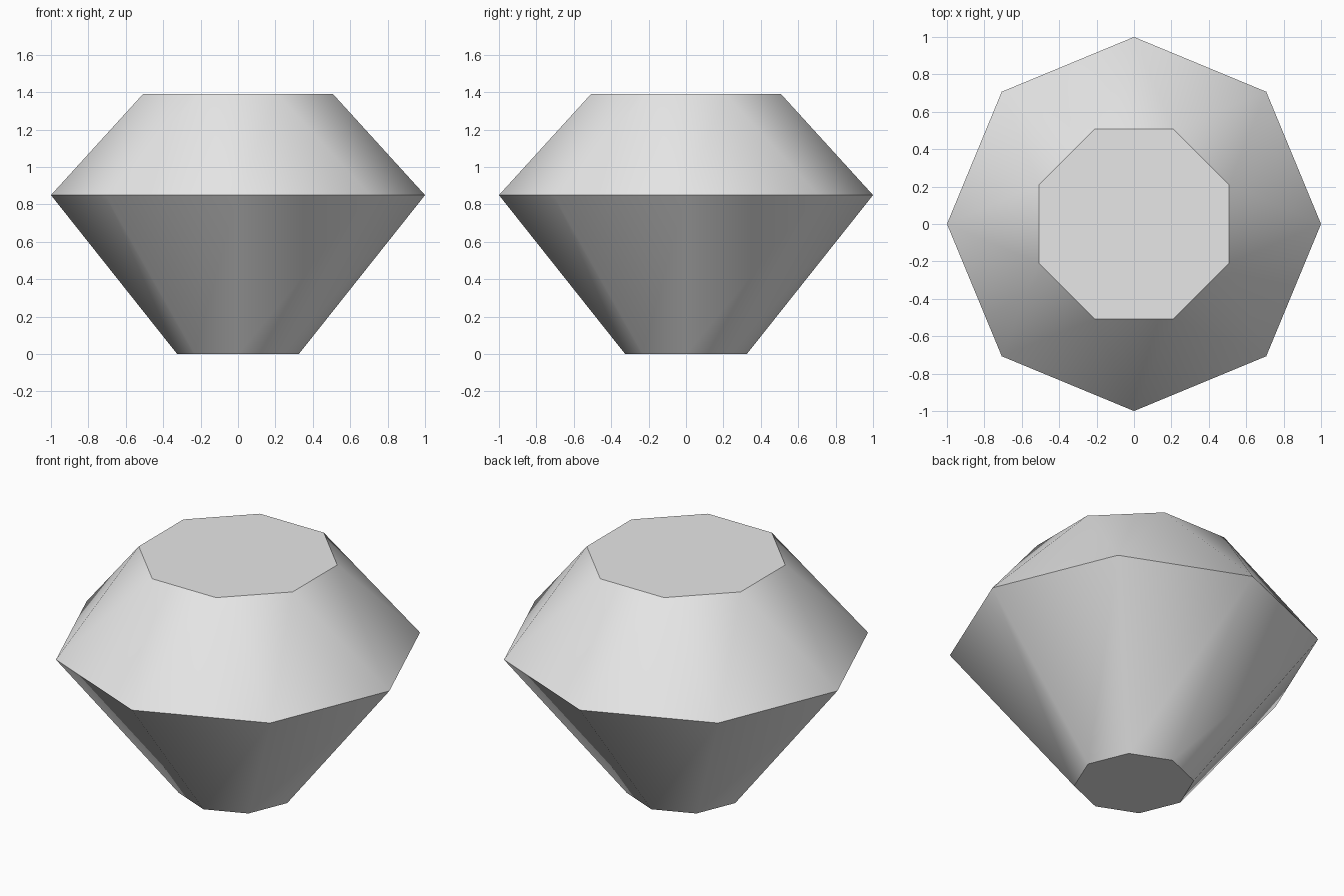
import bpy
import bmesh
from math import cos, sin, pi, radians

cube = bpy.data.objects.get("Cube")
if cube:
    bpy.data.objects.remove(cube, do_unlink=True)

SIDES = 8


def make_material(name, colour):
    mat = bpy.data.materials.new(name)
    mat.use_nodes = True
    mat.diffuse_color = colour
    mat.node_tree.nodes["Principled BSDF"].inputs["Base Color"].default_value = colour
    return mat


def ring(bm, radius, z, turn=0.0):
    """Octagonal ring of vertices, turned by a fraction of one side."""
    angles = [2 * pi * (i + turn) / SIDES for i in range(SIDES)]
    return [bm.verts.new((radius * cos(a), radius * sin(a), z)) for a in angles]


bm = bmesh.new()
culet = ring(bm, 0.325, 0.0)
girdle = ring(bm, 1.0, 0.85)
table = ring(bm, 0.55, 1.39, turn=0.5)

# Flat table on top and small flat culet below
bm.faces.new(table)
bm.faces.new(culet[::-1])

for i in range(SIDES):
    j = (i + 1) % SIDES
    # Pavilion facet below the girdle
    bm.faces.new((culet[i], culet[j], girdle[j], girdle[i]))
    # Crown facets: alternating triangles between the girdle and the table
    bm.faces.new((girdle[i], girdle[j], table[i]))
    bm.faces.new((girdle[j], table[j], table[i]))

bmesh.ops.recalc_face_normals(bm, faces=bm.faces)
mesh = bpy.data.meshes.new("gemstone")
bm.to_mesh(mesh)
bm.free()

gem = bpy.data.objects.new("gemstone", mesh)
bpy.context.collection.objects.link(gem)
mesh.materials.append(make_material("light grey", (0.8, 0.8, 0.8, 1.0)))

# Soft shading around the sides, crisp table, girdle and culet
bpy.ops.object.select_all(action="DESELECT")
gem.select_set(True)
bpy.context.view_layer.objects.active = gem
bpy.ops.object.shade_smooth_by_angle(angle=radians(42))
